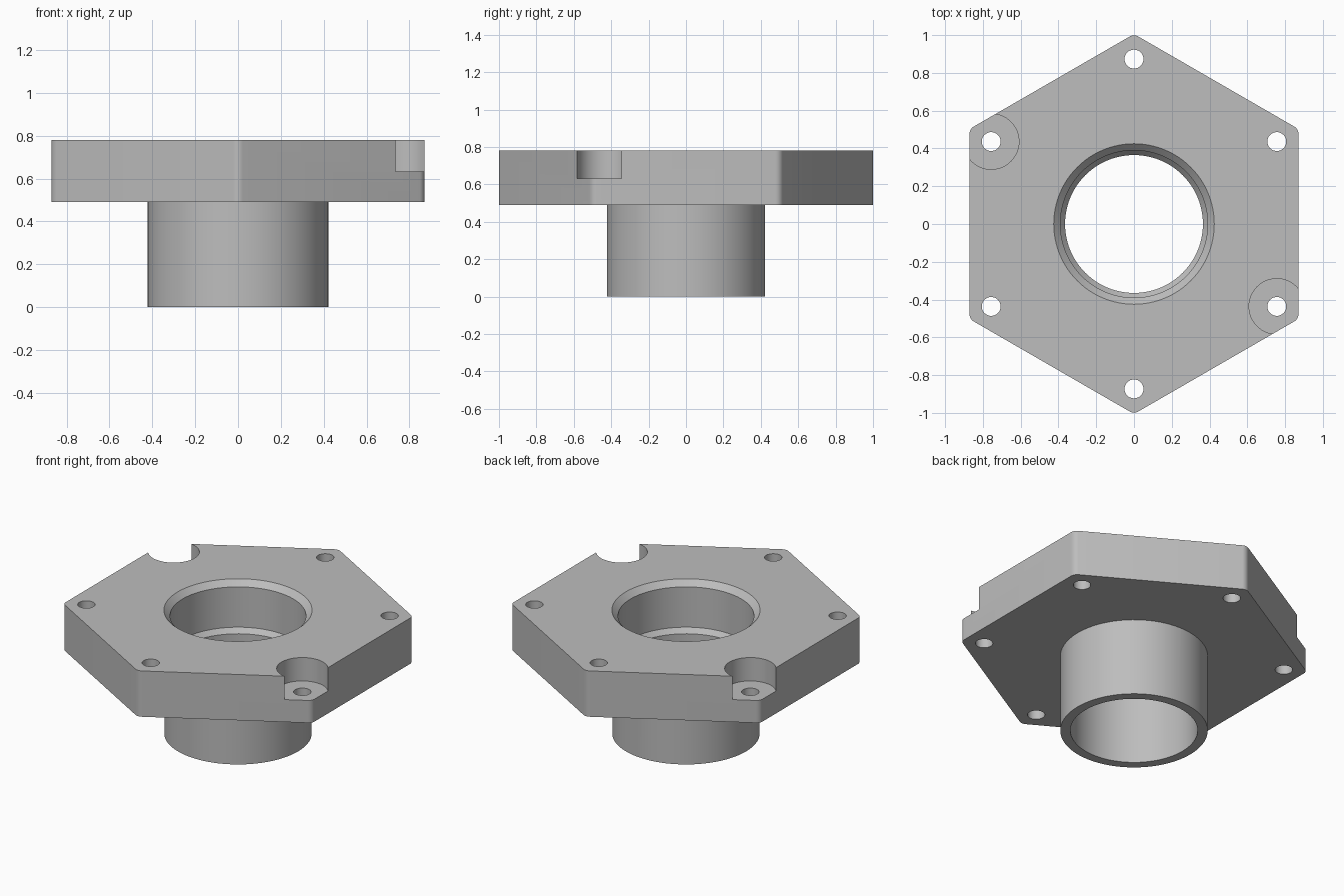
import bpy
import bmesh
from math import pi, sin, cos, radians

default = bpy.data.objects.get("Cube")
if default:
    bpy.data.objects.remove(default)

grey = bpy.data.materials.new("machined_grey")
grey.use_nodes = True
colour = (0.51, 0.51, 0.51, 1)
grey.diffuse_color = colour
grey.node_tree.nodes["Principled BSDF"].inputs["Base Color"].default_value = colour

BOTTOM, TOP = 0.49, 0.78
BOLT_CIRCLE = 0.873
APOTHEM, CORNER = 0.871, 0.045


def add_object(name, bm):
    bmesh.ops.recalc_face_normals(bm, faces=bm.faces)
    mesh = bpy.data.meshes.new(name)
    bm.to_mesh(mesh)
    bm.free()
    mesh.materials.append(grey)
    obj = bpy.data.objects.new(name, mesh)
    bpy.context.collection.objects.link(obj)
    return obj


def turned(name, profile, x=0, y=0, sides=96):
    """Solid of revolution from (radius, height) pairs, capped at both ends."""
    bm = bmesh.new()
    rings = []
    for r, z in profile:
        rings.append([bm.verts.new((x + r * cos(2 * pi * i / sides),
                                    y + r * sin(2 * pi * i / sides), z))
                      for i in range(sides)])
    for low, high in zip(rings, rings[1:]):
        for i in range(sides):
            j = (i + 1) % sides
            bm.faces.new((low[i], low[j], high[j], high[i]))
    bm.faces.new(rings[0])
    bm.faces.new(rings[-1])
    return add_object(name, bm)


def combine(target, tool, operation):
    mod = target.modifiers.new(tool.name, 'BOOLEAN')
    mod.object, mod.operation, mod.solver = tool, operation, 'EXACT'
    bpy.context.view_layer.objects.active = target
    bpy.ops.object.modifier_apply(modifier=mod.name)
    bpy.data.objects.remove(tool)


# Hexagonal plate with rounded corners
bm = bmesh.new()
reach = (APOTHEM - CORNER) / cos(pi / 6)
outline = []
for k in range(6):
    a = radians(30 + 60 * k)
    for s in range(7):
        b = a + radians(-30 + 10 * s)
        outline.append(bm.verts.new((reach * cos(a) + CORNER * cos(b),
                                     reach * sin(a) + CORNER * sin(b), BOTTOM)))
base = bm.faces.new(outline)
grown = bmesh.ops.extrude_face_region(bm, geom=[base], use_keep_orig=True)
bmesh.ops.translate(bm, vec=(0, 0, TOP - BOTTOM),
                    verts=[v for v in grown["geom"] if isinstance(v, bmesh.types.BMVert)])
flange = add_object("flanged_bushing", bm)

# Round sleeve below the plate
combine(flange, turned("sleeve", [(0.423, 0), (0.423, BOTTOM + 0.1)]), 'UNION')

# Stepped bore with chamfered mouth and inner shoulder
bore = [(0.365, -0.1), (0.365, 0.46), (0.39, BOTTOM), (0.39, TOP - 0.035),
        (0.425, TOP), (0.425, TOP + 0.1)]
combine(flange, turned("bore", bore), 'DIFFERENCE')

# Bolt holes, with a counterbore on two opposite corners
for k in range(6):
    a = radians(30 + 60 * k)
    x, y = BOLT_CIRCLE * cos(a), BOLT_CIRCLE * sin(a)
    if k in (2, 5):
        combine(flange, turned("counterbore", [(0.147, 0.632), (0.147, 1)], x, y, 64),
                'DIFFERENCE')
    combine(flange, turned("bolt_hole", [(0.05, 0.3), (0.05, 1)], x, y, 32), 'DIFFERENCE')

# Smooth shading with crisp edges
bpy.ops.object.select_all(action='DESELECT')
flange.select_set(True)
bpy.context.view_layer.objects.active = flange
bpy.ops.object.shade_smooth_by_angle(angle=radians(25))
